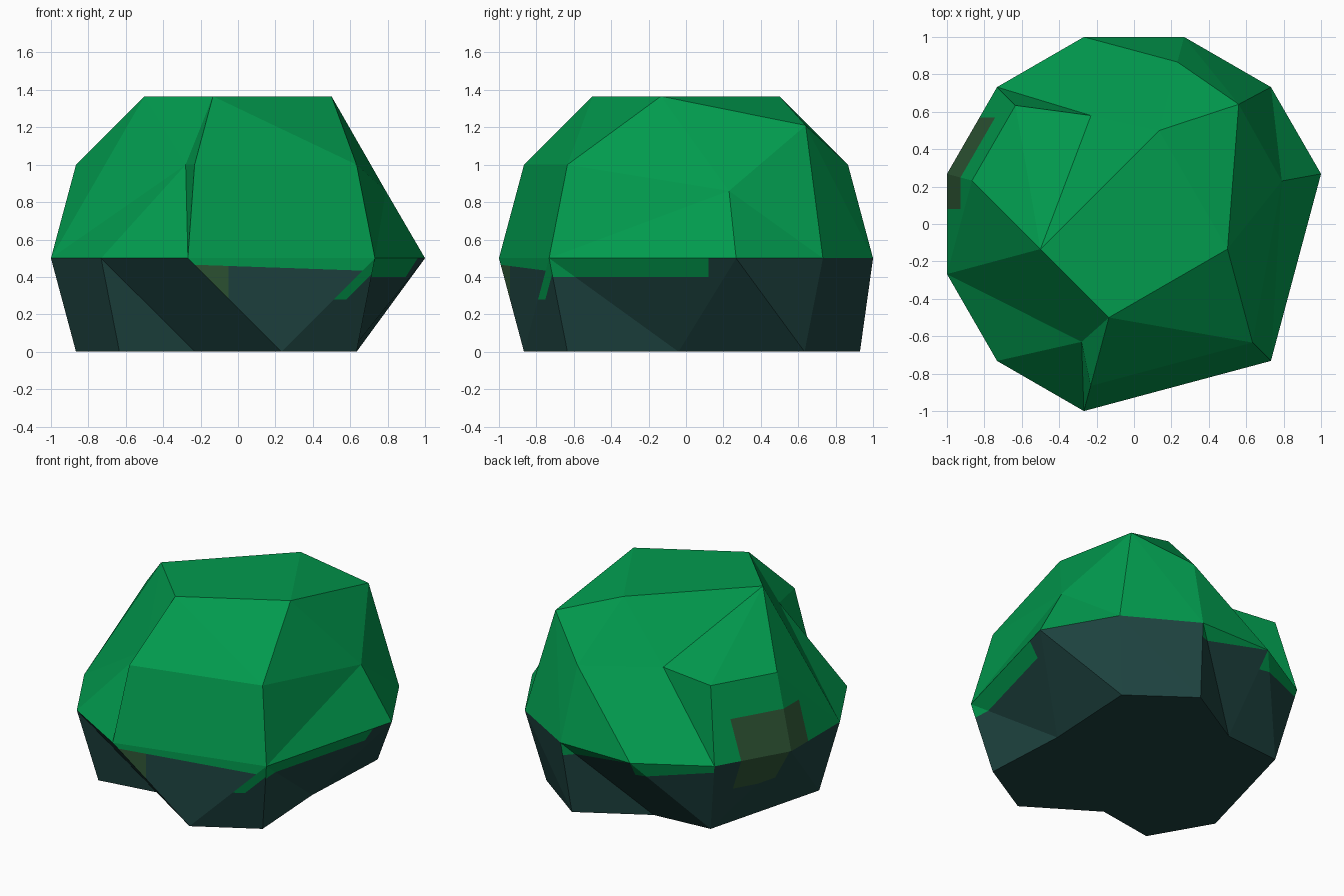
import bpy, bmesh, math
from mathutils import Vector

if "Cube" in bpy.data.objects:
    bpy.data.objects.remove(bpy.data.objects["Cube"])

def material(name, rgb):
    m = bpy.data.materials.new(name)
    m.diffuse_color = (*rgb, 1)
    m.use_nodes = True
    m.node_tree.nodes["Principled BSDF"].inputs["Base Color"].default_value = m.diffuse_color
    return m

GREEN, STONE, OLIVE = 0, 1, 2
mats = [material("moss_green", (0.0005, 0.325, 0.076)),
        material("dark_stone", (0.013, 0.057, 0.052)),
        material("olive_lichen", (0.028, 0.092, 0.036))]

bm = bmesh.new()
tag = bm.faces.layers.int.new("slot")

def point(slot, radius, z):
    a = math.radians(15 + 30 * slot)
    return bm.verts.new((radius * math.cos(a), radius * math.sin(a), z))

def ring(radius, z, moved, alias):
    """Twelve slots; moved slots get their own place, aliased slots share a vertex."""
    out = {}
    for s in range(12):
        if s in moved:
            out[s] = bm.verts.new(moved[s])
        elif s not in alias:
            out[s] = point(s, radius, z)
    for s, t in alias.items():
        out[s] = out[t] if isinstance(t, int) else t
    return out

# Rings of a twelve-sided ball with some points chipped inwards
crown_r, z_top = 0.5176, 1.366
crown = ring(crown_r, z_top, {0: (0.5, -0.134, z_top), 1: (0.134, 0.5, z_top),
                              4: (-0.5, -0.134, z_top), 7: (-0.134, -0.5, z_top)},
             {2: 1, 3: 1, 5: 4, 6: 4, 8: 7, 9: 7, 10: 0, 11: 0})
upper = ring(0.8966, 1.0, {0: (0.79, 0.23, 0.86), 1: (0.56, 0.64, 1.21),
                           3: (-0.23, 0.58, 1.0), 7: (-0.28, -0.63, 1.0)},
             {6: crown[4], 9: 8, 11: 10})
waist = ring(1.0353, 0.5, {}, {9: 8, 11: 10})
base = ring(0.8966, 0.0, {0: (0.6, -0.04, 0), 2: (0.23, 0.93, 0),
                          3: (-0.22, 0.67, 0), 8: (-0.23, -0.57, 0)},
            {5: 4, 11: 10})

def unique(vs):
    return list(dict.fromkeys(vs))

def bridge(lo, hi, band, mat, turned):
    """Join two rings with triangles; turned slots use the other diagonal."""
    for i in range(12):
        j = (i + 1) % 12
        a, b, c, d = lo[i], lo[j], hi[j], hi[i]
        tris = [(a, b, c), (a, c, d)] if i in turned else [(a, b, d), (b, c, d)]
        for t in tris:
            t = unique(t)
            if len(t) == 3:
                f = bm.faces.new(t)
                f.material_index = mat
                f[tag] = band * 12 + i

LOW, MID, TOP, CAP = 0, 1, 2, 3
bridge(base, waist, LOW, STONE, {9})
bridge(waist, upper, MID, GREEN, {6, 11})
bridge(upper, crown, TOP, GREEN, {3})
for loop, mat in ((crown, GREEN), (base, STONE)):
    f = bm.faces.new(unique(loop[s] for s in range(12)))
    f.material_index = mat
    f[tag] = CAP * 12
bmesh.ops.recalc_face_normals(bm, faces=bm.faces[:])

def paint(band, slots, planes, mat):
    """Cut the chosen facets along planes and colour what lies in front of all of them."""
    wanted = {band * 12 + s for s in slots}
    planes = [(Vector(co), Vector(no).normalized()) for co, no in planes]
    for co, no in planes:
        faces = [f for f in bm.faces if f[tag] in wanted]
        edges = {e for f in faces for e in f.edges}
        verts = {v for f in faces for v in f.verts}
        bmesh.ops.bisect_plane(bm, geom=list(verts) + list(edges) + faces,
                               dist=1e-5, plane_co=co, plane_no=no)
    for f in bm.faces:
        if f[tag] in wanted:
            c = f.calc_center_median()
            if all((c - co).dot(no) > 0 for co, no in planes):
                f.material_index = mat

# Lichen patches
paint(LOW, [9], [((-0.05, 0, 0), (-1, 0, 0)), ((0, 0, 0.2), (0, 0, 1))], OLIVE)
paint(MID, [4, 5], [((0, 0, 0.77), (0, 0, -1)), ((0, 0.08, 0), (0, 1, 0)),
                    ((0, 0.57, 0), (0, -1, 0))], OLIVE)
paint(LOW, [4, 5], [((0, 0, 0.29), (0, 0, 1)), ((0, 0.28, 0), (0, 1, 0)),
                    ((0, 0.57, 0), (0, -1, 0))], OLIVE)
# Moss hanging below the waist
paint(LOW, [9], [((-0.23, 0, 0.465), (0.035, 0, 1))], GREEN)
paint(LOW, [9], [((0.232, 0, 0), (1, 0, -1)), ((0.30, 0, 0), (-1, 0, 1)),
                 ((0, 0, 0.28), (0, 0, 1))], GREEN)
paint(LOW, [11], [((0, 0, 0.4), (0, 0, 1)), ((0, 0.12, 0), (0, -1, 0))], GREEN)
paint(LOW, [2], [((-0.27, 0, 0.5), (0.17, 0, 1))], GREEN)
paint(LOW, [3], [((-0.27, 0, 0.39), (0.13, 0, 1))], GREEN)

mesh = bpy.data.meshes.new("mossy_boulder")
bm.to_mesh(mesh)
bm.free()
for m in mats:
    mesh.materials.append(m)
boulder = bpy.data.objects.new("mossy_boulder", mesh)
bpy.context.collection.objects.link(boulder)
